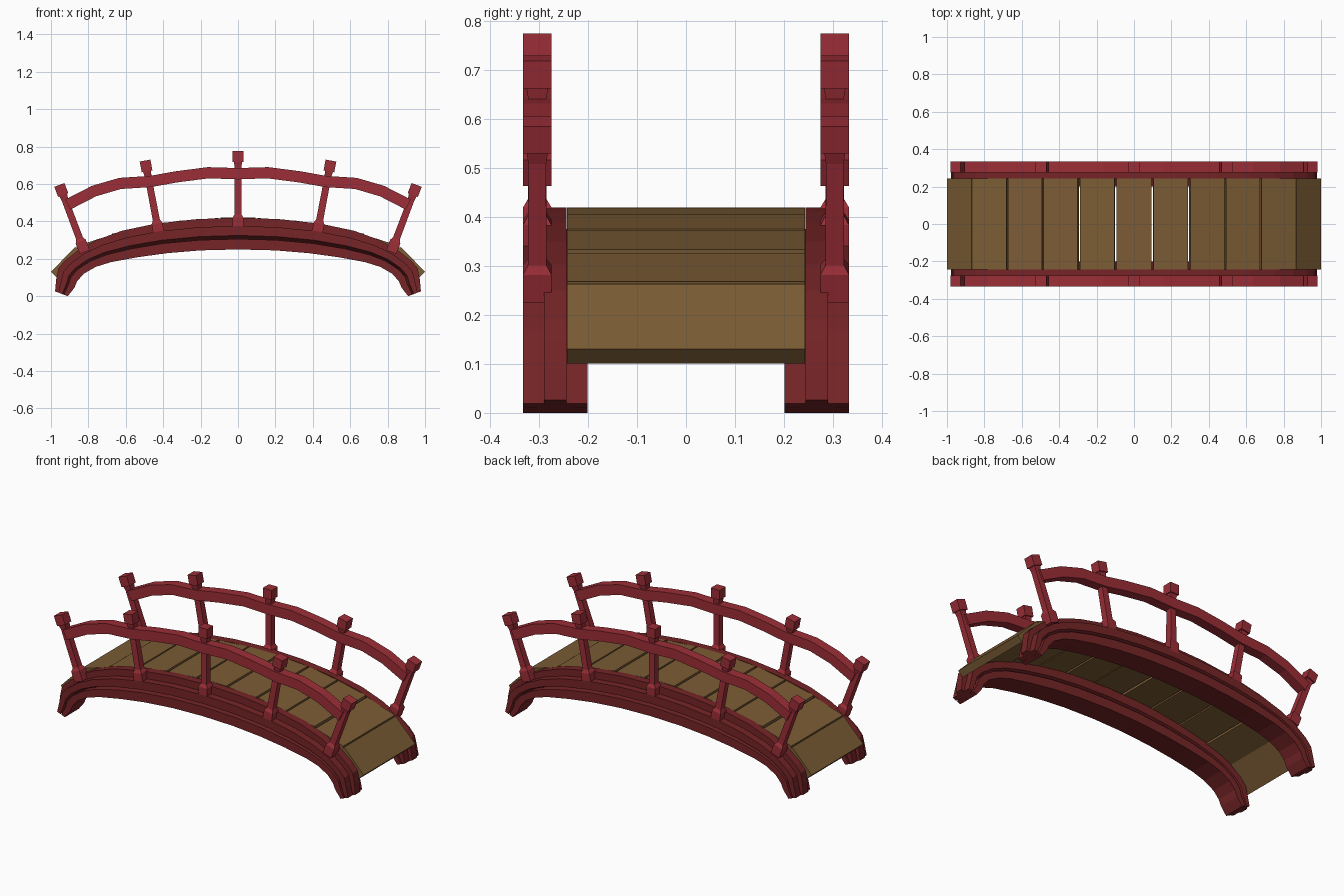
import bpy, bmesh, math
from mathutils import Vector

if "Cube" in bpy.data.objects:
    bpy.data.objects.remove(bpy.data.objects["Cube"])


def material(name, rgb):
    m = bpy.data.materials.new(name)
    m.diffuse_color = (*rgb, 1)
    m.use_nodes = True
    m.node_tree.nodes["Principled BSDF"].inputs["Base Color"].default_value = m.diffuse_color
    return m


RED = material("rail red", (0.33, 0.027, 0.038))
DARK = material("beam dark red", (0.18, 0.018, 0.020))
WOOD = material("plank brown", (0.20, 0.107, 0.035))


def loft(name, rings, mat):
    """Skin a closed solid through rings of equal point count."""
    bm = bmesh.new()
    vs = [[bm.verts.new(p) for p in r] for r in rings]
    n = len(vs[0])
    for a, b in zip(vs, vs[1:]):
        for i in range(n):
            j = (i + 1) % n
            bm.faces.new((a[i], a[j], b[j], b[i]))
    bm.faces.new(vs[0])
    bm.faces.new(vs[-1])
    bmesh.ops.recalc_face_normals(bm, faces=bm.faces)
    me = bpy.data.meshes.new(name)
    bm.to_mesh(me)
    bm.free()
    me.materials.append(mat)
    ob = bpy.data.objects.new(name, me)
    bpy.context.collection.objects.link(ob)
    return ob


def both_ways(half):
    """Mirror a centre-to-right path to span the whole bridge."""
    return [(-x, z) for x, z in reversed(half) if x > 0] + half


YC = 0.267  # centre line of each side

# Arched beams: lower and upper edge of the arch, grooved I-like section
lower = both_ways([(0, .25), (.2, .245), (.38, .23), (.54, .208), (.68, .182),
                   (.76, .157), (.825, .12), (.86, .08), (.875, .045), (.91, .0)])
upper = both_ways([(0, .42), (.22, .412), (.44, .388), (.62, .35), (.75, .303),
                   (.85, .25), (.925, .19), (.96, .15), (.972, .09), (.978, .026)])
half_sec = [(.066, 0), (.066, .33), (.024, .33), (.066, .44), (.066, .74), (.023, .74), (.023, 1)]
section = half_sec + [(-y, t) for y, t in reversed(half_sec)]

# Handrail centre line
rail = both_ways([(0, .655), (.16, .660), (.33, .638), (.47, .613), (.63, .603),
                  (.77, .562), (.91, .490)])

# Posts: base and top points
posts = [((0, .375), (0, .775)), ((.425, .345), (.497, .725)), ((.825, .25), (.955, .595))]
posts += [((-a[0], a[1]), (-b[0], b[1])) for a, b in posts[1:]]


def post(name, base, top, yc):
    a, b = Vector((base[0], yc, base[1])), Vector((top[0], yc, top[1]))
    up = (b - a).normalized()
    side = Vector((up.z, 0, -up.x))
    length = (b - a).length
    # flared foot, slim shaft, flared neck and square cap
    prof = [(-.015, .029), (.045, .029), (.062, .019), (length - .085, .018),
            (length - .058, .022), (length - .058, .029), (length, .029)]
    rings = []
    for d, r in prof:
        c = a + up * d
        y = Vector((0, r, 0))
        rings.append([c + side * r + y, c - side * r + y, c - side * r - y, c + side * r - y])
    loft(name, rings, RED)


for label, s in (("front", -1), ("back", 1)):
    yc = s * YC
    loft(label + "_arch_beam",
         [[(lo[0] + (hi[0] - lo[0]) * t, yc + y, lo[1] + (hi[1] - lo[1]) * t) for y, t in section]
          for lo, hi in zip(lower, upper)], DARK)
    yr = s * .304
    rings = []
    for i, (x, z) in enumerate(rail):
        p, q = rail[max(i - 1, 0)], rail[min(i + 1, len(rail) - 1)]
        d = Vector((q[0] - p[0], q[1] - p[1])).normalized() * .03
        rings.append([(x - d.y, yr - .029, z + d.x), (x - d.y, yr + .029, z + d.x),
                      (x + d.y, yr + .029, z - d.x), (x + d.y, yr - .029, z - d.x)])
    loft(label + "_handrail", rings, RED)
    for i, (a, b) in enumerate(posts):
        post(f"{label}_post_{i + 1}", a, b, yr)


# Deck planks: top edge from inner to outer end
def plank(name, a, b, thick):
    n = Vector((b[1] - a[1], a[0] - b[0])).normalized() * thick
    if n.y > 0:
        n = -n
    quad = [a, b, (b[0] + n.x, b[1] + n.y), (a[0] + n.x, a[1] + n.y)]
    loft(name, [[(x, y, z) for x, z in quad] for y in (-.243, .243)], WOOD)


plank("plank_centre", (-.093, .42), (.093, .42), .04)
tops = [((.105, .418), (.288, .405)), ((.302, .405), (.483, .376)), ((.493, .374), (.673, .334)),
        ((.683, .326), (.865, .268)), ((.87, .263), (1.0, .131))]
for i, (a, b) in enumerate(tops):
    for label, s in (("left", -1), ("right", 1)):
        plank(f"plank_{label}_{i + 1}", (s * a[0], a[1]), (s * b[0], b[1]), .043)
